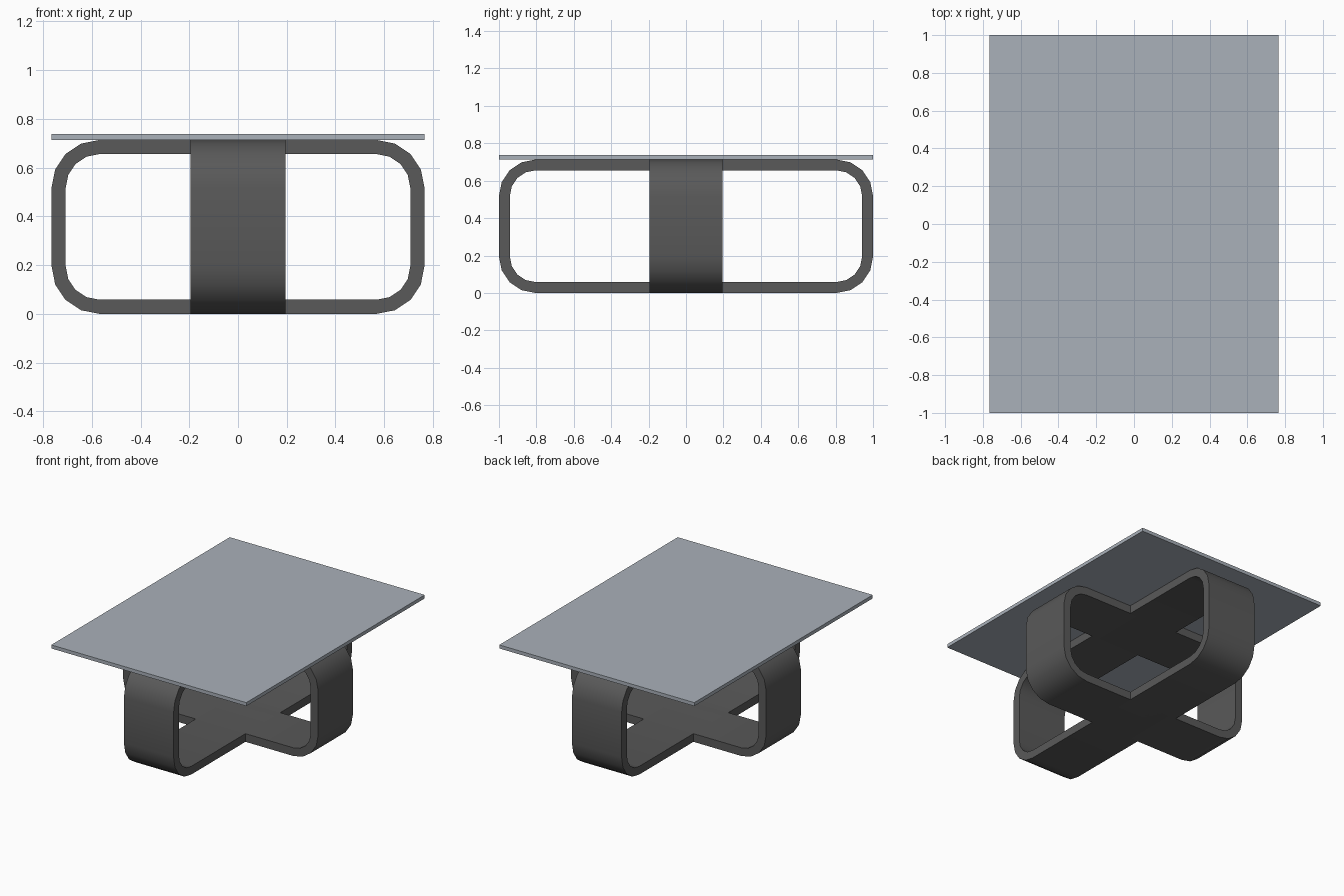
import bpy, bmesh, math

if "Cube" in bpy.data.objects:
    bpy.data.objects.remove(bpy.data.objects["Cube"])

HEIGHT, RADIUS, WALL, HALF_WIDTH = 0.713, 0.195, 0.058, 0.195


def material(name, rgb):
    mat = bpy.data.materials.new(name)
    mat.diffuse_color = (*rgb, 1)
    mat.use_nodes = True
    mat.node_tree.nodes["Principled BSDF"].inputs["Base Color"].default_value = mat.diffuse_color
    return mat


def rounded_rect(half_len, z0, z1, r, steps=4):
    """Outline of a rounded rectangle in the (u, z) plane."""
    pts = []
    corners = [(1, z1 - r, 0), (-1, z1 - r, 90), (-1, z0 + r, 180), (1, z0 + r, 270)]
    for side, cz, start in corners:
        for i in range(steps + 1):
            a = math.radians(start + 90 * i / steps)
            pts.append((side * (half_len - r) + r * math.cos(a), cz + r * math.sin(a)))
    return pts


def band_loop(name, half_len, turn, mat):
    """Wide flat band bent into a closed rounded rectangle."""
    outer = rounded_rect(half_len, 0, HEIGHT, RADIUS)
    inner = rounded_rect(half_len - WALL, WALL, HEIGHT - WALL, RADIUS - WALL)
    bm = bmesh.new()
    rings = [[bm.verts.new((u, w, z)) for u, z in outline]
             for outline, w in ((outer, -HALF_WIDTH), (outer, HALF_WIDTH),
                                (inner, HALF_WIDTH), (inner, -HALF_WIDTH))]
    n = len(outer)
    for k in range(4):
        a, b = rings[k], rings[(k + 1) % 4]
        for i in range(n):
            j = (i + 1) % n
            bm.faces.new((a[i], a[j], b[j], b[i]))
    bmesh.ops.recalc_face_normals(bm, faces=bm.faces)
    mesh = bpy.data.meshes.new(name)
    bm.to_mesh(mesh)
    bm.free()
    obj = bpy.data.objects.new(name, mesh)
    bpy.context.collection.objects.link(obj)
    obj.rotation_euler.z = turn
    mesh.materials.append(mat)
    bpy.ops.object.select_all(action='DESELECT')
    obj.select_set(True)
    bpy.context.view_layer.objects.active = obj
    bpy.ops.object.shade_smooth_by_angle(angle=math.radians(40))
    return obj


dark = material("dark_base", (0.1, 0.1, 0.1))
glass = material("grey_top", (0.4, 0.44, 0.49))

# Two crossing base loops
band_loop("base_loop_across", 0.765, 0, dark)
band_loop("base_loop_lengthwise", 1.0, math.pi / 2, dark)

# Thin table top
bpy.ops.mesh.primitive_cube_add(size=1, location=(0, 0, 0.7255))
top = bpy.context.object
top.name = "table_top"
top.scale = (1.53, 2.0, 0.025)
bpy.ops.object.transform_apply(location=False, rotation=False, scale=True)
top.data.materials.append(glass)
